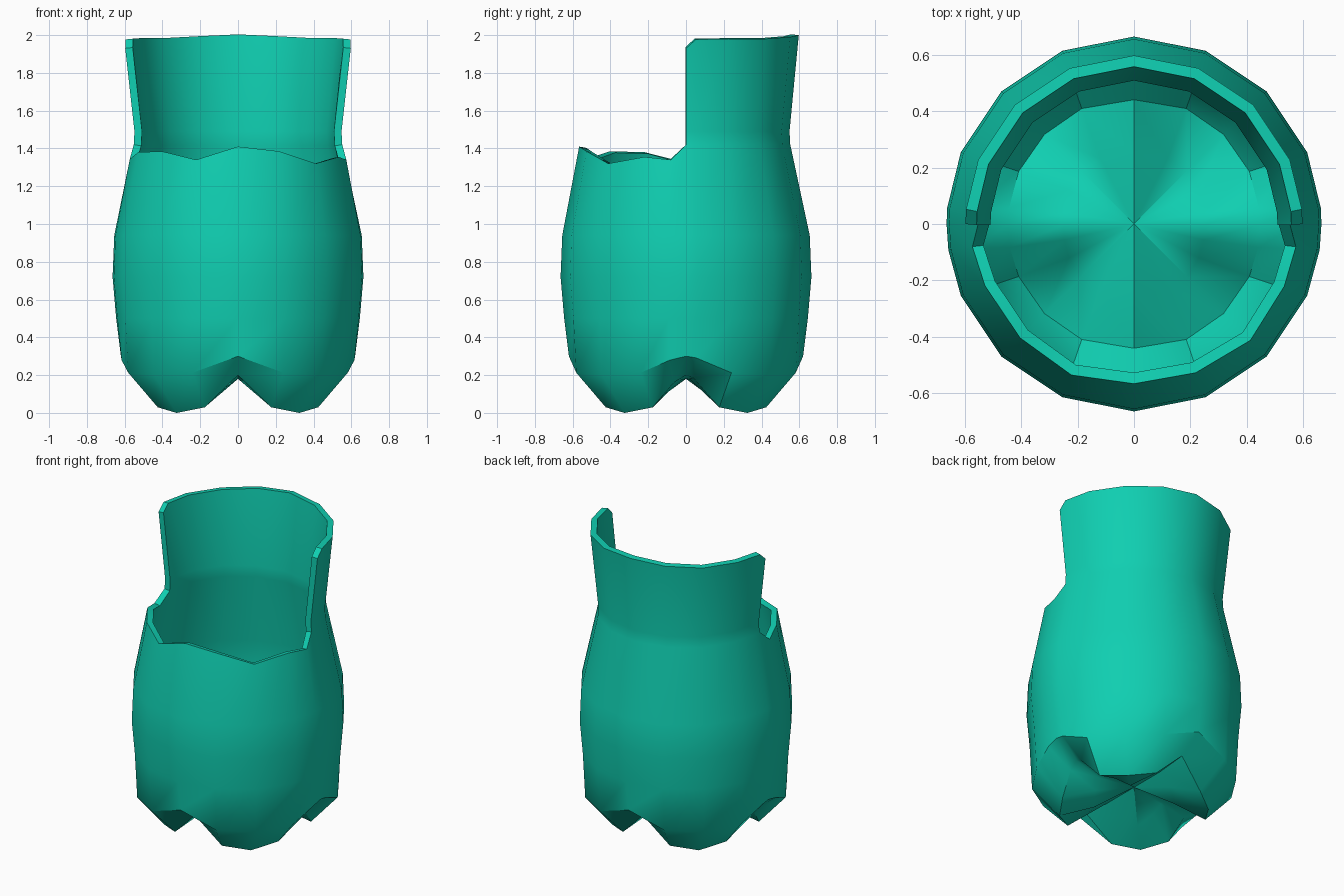
import bpy, bmesh
from math import radians, cos, sin

if "Cube" in bpy.data.objects:
    bpy.data.objects.remove(bpy.data.objects["Cube"])

# Broken rim heights for the low front half: angle -> z
front_rim = {-172: 1.345, -157.5: 1.38, -135: 1.385, -112.5: 1.34, -90: 1.41,
             -67.5: 1.385, -45: 1.32, -22.5: 1.355, -8: 1.34}
# Tall back wall heights, with rounded upper corners
back_top = {0: 1.93, 5: 1.977, 22.5: 1.98, 45: 1.98, 67.5: 1.99, 90: 2.0,
            112.5: 1.99, 135: 1.98, 157.5: 1.98, 175: 1.977, 180: 1.93}
angles = list(front_rim) + list(back_top)

# Body profile (radius, height)
body = [(0.645, 0.5), (0.664, 0.72), (0.655, 0.94)]


def column(a):
    """Points of one vertical strip, from the underside to the rim."""
    w = abs(cos(2 * radians(a)))          # 0 on a foot, 1 in a valley
    pts = [(0.25, 0.05 + 0.13 * w ** 2),
           (0.46, 0.2 * w ** 5.5),
           (0.63 - 0.01 * w ** 6, 0.2 + 0.1 * w ** 6)] + body
    if a in front_rim:
        z = front_rim[a]
        pts.append((0.655 - (z - 0.94) * 0.19, z))
    else:
        pts += [(0.552, 1.42), (0.548, 1.49), (0.597, back_top[a])]
    return pts


bm = bmesh.new()
cols = [[bm.verts.new((r * cos(radians(a)), r * sin(radians(a)), z))
         for r, z in column(a)] for a in angles]
centre = bm.verts.new((0, 0, 0.18))
for i, c in enumerate(cols):
    n = cols[(i + 1) % len(cols)]
    bm.faces.new((centre, n[0], c[0]))
    for j in range(min(len(c), len(n)) - 1):
        bm.faces.new((c[j], n[j], n[j + 1], c[j + 1]))

mesh = bpy.data.meshes.new("broken_cup")
bm.to_mesh(mesh)
bm.free()
cup = bpy.data.objects.new("broken_cup", mesh)
bpy.context.collection.objects.link(cup)

# Wall thickness, added inwards
solid = cup.modifiers.new("wall", 'SOLIDIFY')
solid.thickness = 0.04
solid.offset = -1

mat = bpy.data.materials.new("teal")
mat.diffuse_color = (0.005, 0.62, 0.44, 1)
mat.use_nodes = True
mat.node_tree.nodes["Principled BSDF"].inputs["Base Color"].default_value = mat.diffuse_color
mesh.materials.append(mat)

bpy.context.view_layer.objects.active = cup
cup.select_set(True)
bpy.ops.object.modifier_apply(modifier="wall")
bpy.ops.object.shade_smooth_by_angle(angle=radians(40))
